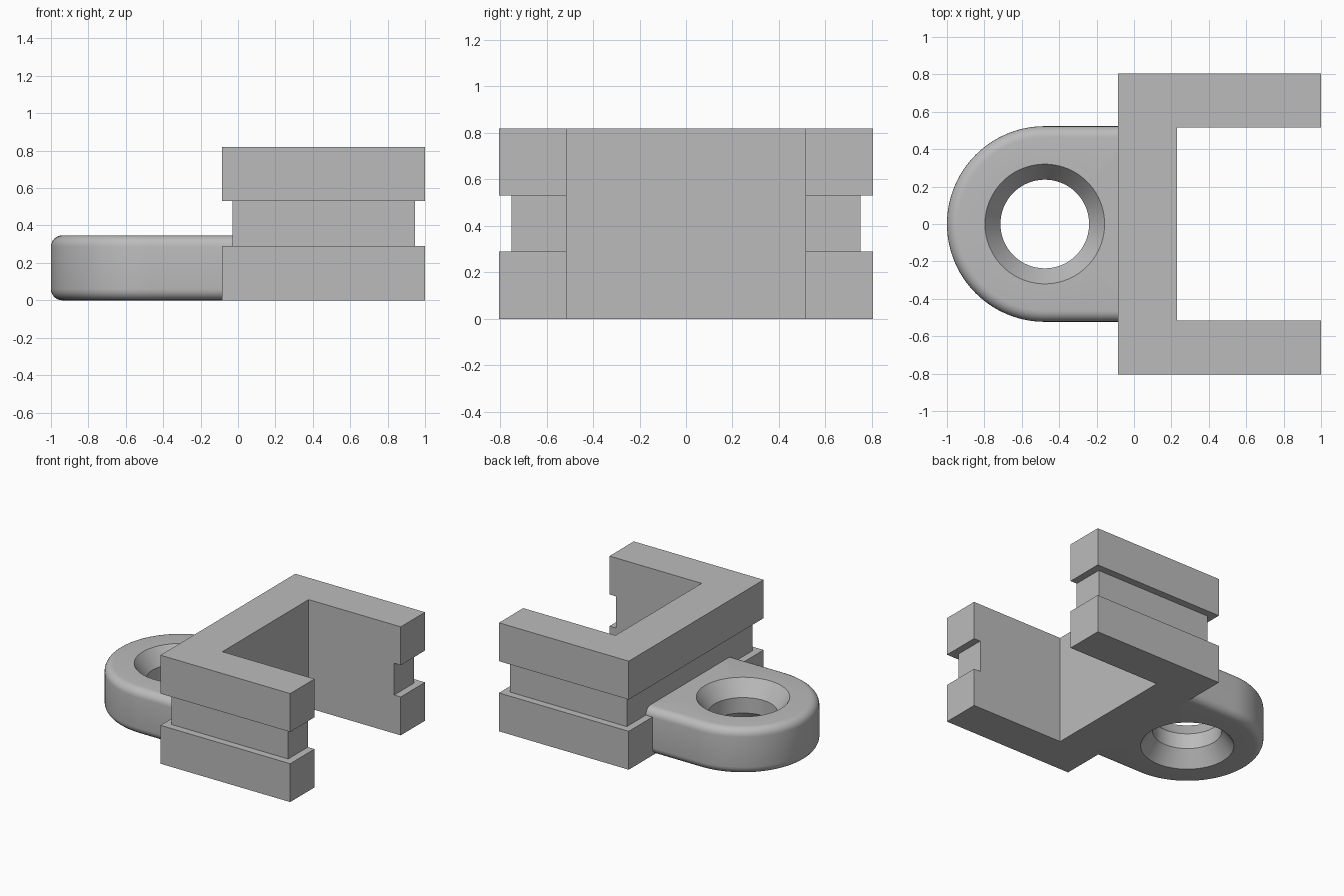
import bpy, bmesh, math

if "Cube" in bpy.data.objects:
    bpy.data.objects.remove(bpy.data.objects["Cube"])

grey = bpy.data.materials.new("light_grey")
grey.diffuse_color = (0.5, 0.5, 0.5, 1)
grey.use_nodes = True
grey.node_tree.nodes["Principled BSDF"].inputs["Base Color"].default_value = grey.diffuse_color


def finish(bm, name):
    bmesh.ops.recalc_face_normals(bm, faces=bm.faces)
    me = bpy.data.meshes.new(name)
    bm.to_mesh(me)
    bm.free()
    ob = bpy.data.objects.new(name, me)
    me.materials.append(grey)
    bpy.context.collection.objects.link(ob)
    return ob


def prism(name, half, z0, z1):
    """Extrude an outline given by its y > 0 half, mirrored across y = 0."""
    outline = half + [(x, -y) for x, y in reversed(half)]
    bm = bmesh.new()
    face = bm.faces.new([bm.verts.new((x, y, z0)) for x, y in outline])
    new = bmesh.ops.extrude_face_region(bm, geom=[face])["geom"]
    for v in new:
        if isinstance(v, bmesh.types.BMVert):
            v.co.z = z1
    return finish(bm, name)


def activate(ob):
    bpy.ops.object.select_all(action='DESELECT')
    ob.select_set(True)
    bpy.context.view_layer.objects.active = ob


# U-shaped clip body with a groove round the outside
body = prism("clip_body", [(0.23, 0.515), (1, 0.515), (1, 0.805), (-0.085, 0.805)], 0, 0.82)
cutter = prism("groove_cutter", [(0.945, 0.3), (1.2, 0.3), (1.2, 1), (-0.3, 1)][::1], 0.29, 0.53)
bpy.data.objects.remove(cutter)
cutter = prism("groove_cutter", [(-0.03, 0.75), (0.945, 0.75), (0.945, 0.3),
                                 (1.2, 0.3), (1.2, 1), (-0.3, 1)], 0.29, 0.53)
cutter.hide_render = True
mod = body.modifiers.new("groove", 'BOOLEAN')
mod.operation = 'DIFFERENCE'
mod.solver = 'EXACT'
mod.object = cutter
activate(body)
bpy.ops.object.modifier_apply(modifier=mod.name)
bpy.data.objects.remove(cutter)

# Rounded mounting tab with a hole countersunk on both sides
CX, R, T, F, END, N = -0.477, 0.523, 0.347, 0.06, 0.447, 96


def tab_point(a, h):
    """Outline point: half circle on the left, straight sides to the body on the right."""
    c, s = math.cos(a), math.sin(a)
    if c <= 1e-6:
        return CX + h * c, h * s
    m = max(abs(c), abs(s))
    return CX + END * c / m, h * s / m


def hole_point(a, r):
    return CX + r * math.cos(a), r * math.sin(a)


steps = [i * math.pi / 12 for i in range(7)]
low = [(tab_point, R - F + F * math.sin(t), F - F * math.cos(t)) for t in steps]
high = [(f, h, T - z) for f, h, z in reversed(low)]
hole = [(hole_point, 0.32, T), (hole_point, 0.237, T - 0.115),
        (hole_point, 0.237, 0.115), (hole_point, 0.32, 0)]
bm = bmesh.new()
rings = [[bm.verts.new((*f(2 * math.pi * i / N, r), z)) for i in range(N)]
         for f, r, z in low + high + hole]
for a, b in zip(rings, rings[1:] + rings[:1]):
    for i in range(N):
        j = (i + 1) % N
        bm.faces.new((a[i], a[j], b[j], b[i]))
tab = finish(bm, "mounting_tab")
activate(tab)
bpy.ops.object.shade_smooth_by_angle(angle=math.radians(30))
